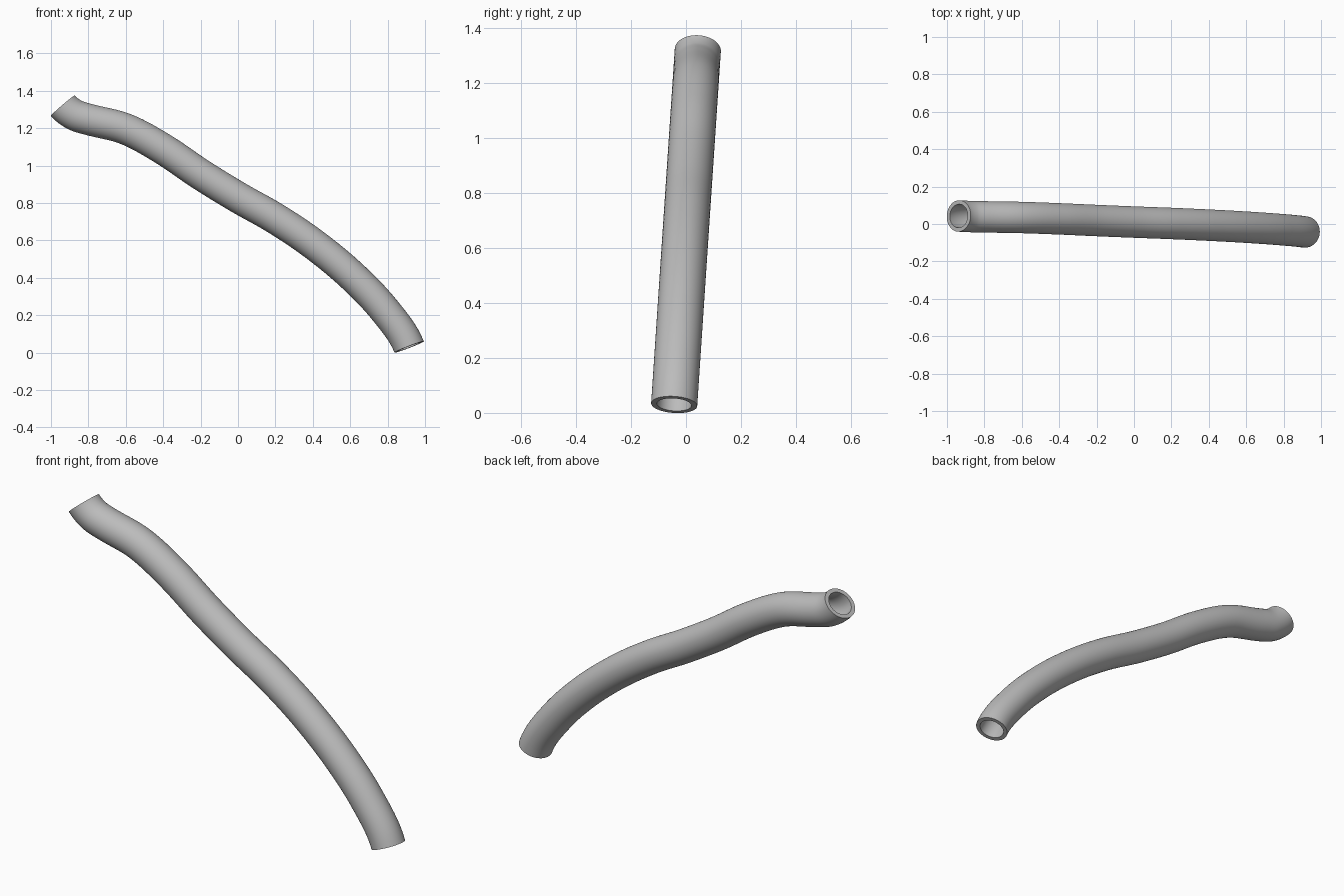
import bpy, bmesh, math
from mathutils import Vector

if "Cube" in bpy.data.objects:
    bpy.data.objects.remove(bpy.data.objects["Cube"])

R_OUT, R_IN, SIDES, STEPS = 0.084, 0.063, 48, 8

# Centre line of the tube in the x/z plane; it leans slightly in y with height
LINE = [(-0.937, 1.32), (-0.875, 1.272), (-0.8, 1.247), (-0.6, 1.195), (-0.4, 1.088),
        (-0.2, 0.953), (0, 0.83), (0.2, 0.717), (0.4, 0.583), (0.6, 0.419),
        (0.78, 0.232), (0.915, 0.03)]
pts = [Vector((x, -0.043 + 0.086 * (z - 0.03) / 1.29, z)) for x, z in LINE]


def lean(x, z):
    return Vector((x, 0.0667 * z, z))


# Tangents: averaged along the line, fixed at both ends
tans = [(pts[min(i + 1, len(pts) - 1)] - pts[max(i - 1, 0)]).normalized() for i in range(len(pts))]
tans[0] = lean(0.65, -0.76).normalized()
tans[-1] = lean(0.36, -0.93).normalized()


def hermite(p, q, tp, tq, t):
    """Position and direction on a smooth span."""
    d = (q - p).length
    a, b = tp * d, tq * d
    pos = (p * (2*t**3 - 3*t**2 + 1) + a * (t**3 - 2*t**2 + t)
           + q * (3*t**2 - 2*t**3) + b * (t**3 - t**2))
    der = p * (6*t*t - 6*t) + a * (3*t*t - 4*t + 1) + q * (6*t - 6*t*t) + b * (3*t*t - 2*t)
    return pos, der.normalized()


path = []
for i in range(len(pts) - 1):
    for s in range(STEPS):
        path.append(hermite(pts[i], pts[i + 1], tans[i], tans[i + 1], s / STEPS))
path.append((pts[-1], tans[-1]))

# Outer and inner wall swept along the line, joined by flat end rims
bm = bmesh.new()
plane_normal = Vector((0, 1, -0.0667)).normalized()


def ring(pos, tan, radius):
    side = plane_normal
    up = side.cross(tan).normalized()
    return [bm.verts.new(pos + radius * (side * math.cos(a) + up * math.sin(a)))
            for a in (2 * math.pi * k / SIDES for k in range(SIDES))]


def bridge(a, b):
    for k in range(SIDES):
        n = (k + 1) % SIDES
        bm.faces.new((a[k], a[n], b[n], b[k]))


outer = [ring(p, t, R_OUT) for p, t in path]
inner = [ring(p, t, R_IN) for p, t in path]
loops = outer + inner[::-1]
for a, b in zip(loops, loops[1:] + loops[:1]):
    bridge(a, b)
bmesh.ops.recalc_face_normals(bm, faces=bm.faces)

mesh = bpy.data.meshes.new("bent_tube")
bm.to_mesh(mesh)
bm.free()
tube = bpy.data.objects.new("bent_tube", mesh)
bpy.context.collection.objects.link(tube)

# Plain grey
grey = bpy.data.materials.new("grey")
grey.diffuse_color = (0.5, 0.5, 0.5, 1)
grey.use_nodes = True
grey.node_tree.nodes["Principled BSDF"].inputs["Base Color"].default_value = grey.diffuse_color
mesh.materials.append(grey)

bpy.context.view_layer.objects.active = tube
tube.select_set(True)
bpy.ops.object.shade_smooth_by_angle(angle=math.radians(40))
